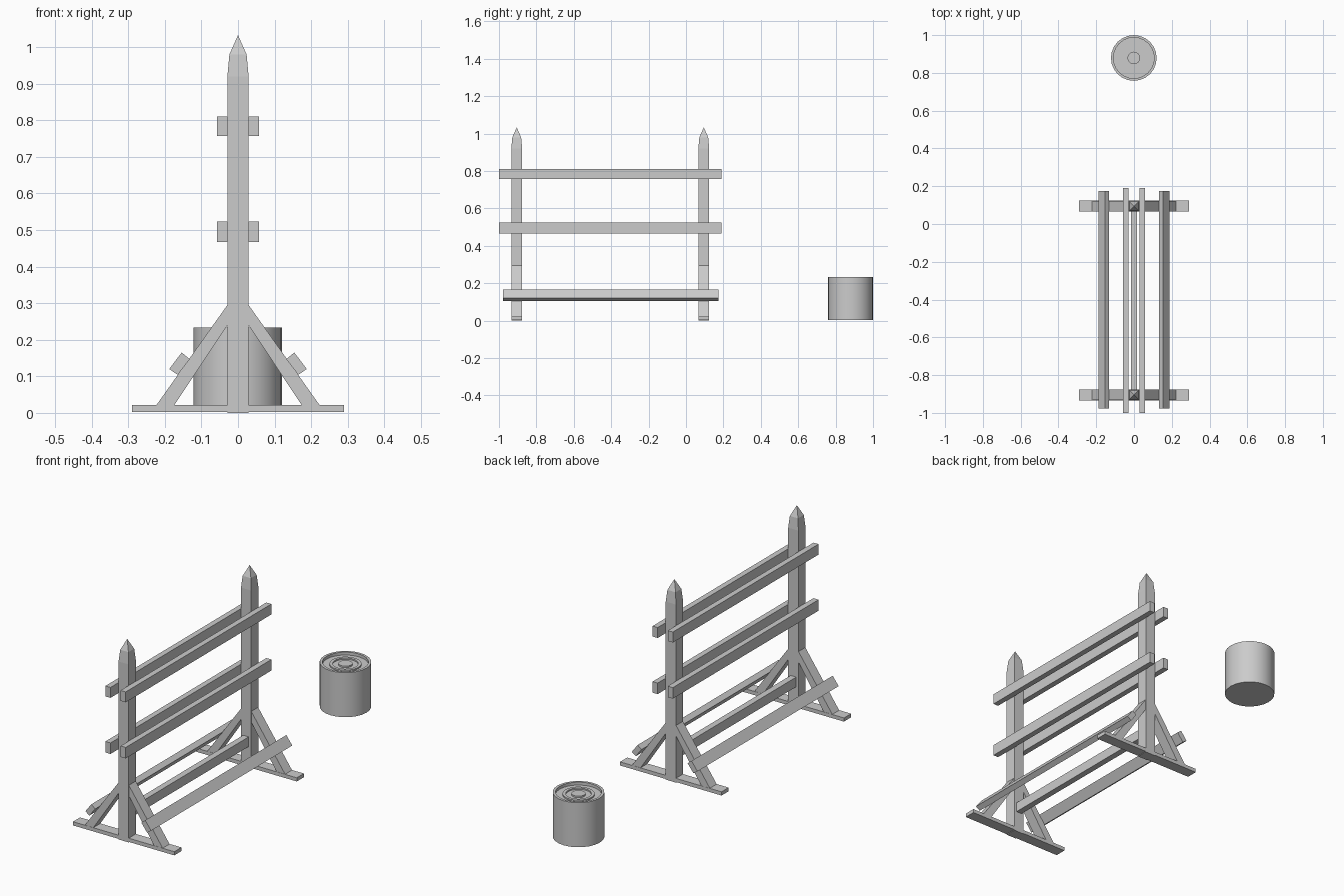
import bpy, bmesh, math

if "Cube" in bpy.data.objects:
    bpy.data.objects.remove(bpy.data.objects["Cube"])


def make_object(name, bm):
    bmesh.ops.remove_doubles(bm, verts=bm.verts, dist=1e-5)
    bmesh.ops.recalc_face_normals(bm, faces=bm.faces)
    mesh = bpy.data.meshes.new(name)
    bm.to_mesh(mesh)
    bm.free()
    ob = bpy.data.objects.new(name, mesh)
    bpy.context.collection.objects.link(ob)
    return ob


def prism(name, profile, y0, y1):
    """Extrude an (x, z) profile from y0 to y1."""
    bm = bmesh.new()
    face = bm.faces.new([bm.verts.new((x, y0, z)) for x, z in profile])
    ext = bmesh.ops.extrude_face_region(bm, geom=[face])
    moved = [g for g in ext["geom"] if isinstance(g, bmesh.types.BMVert)]
    bmesh.ops.translate(bm, verts=moved, vec=(0, y1 - y0, 0))
    return make_object(name, bm)


def rect(x0, x1, z0, z1):
    return [(x0, z0), (x1, z0), (x1, z1), (x0, z1)]


def pointed_post(name, y):
    """Square post with a two-step tapered tip."""
    bm = bmesh.new()
    levels = [(0.029, 0.0), (0.029, 0.92), (0.0235, 0.98)]
    rings = [[bm.verts.new((sx * h, y + sy * h, z))
              for sx, sy in ((-1, -1), (1, -1), (1, 1), (-1, 1))] for h, z in levels]
    bm.faces.new(rings[0])
    for a, b in zip(rings, rings[1:]):
        for i in range(4):
            j = (i + 1) % 4
            bm.faces.new((a[i], a[j], b[j], b[i]))
    tip = bm.verts.new((0, y, 1.033))
    for i in range(4):
        bm.faces.new((rings[-1][i], rings[-1][(i + 1) % 4], tip))
    return make_object(name, bm)


# End frames: post, foot and a pair of braces
for label, y in (("front", -0.905), ("back", 0.095)):
    pointed_post(f"{label}_post", y)
    prism(f"{label}_foot", rect(-0.29, 0.29, 0.003, 0.022), y - 0.029, y + 0.029)
    for side, s in (("left", -1), ("right", 1)):
        brace = [(s * 0.224, 0.02), (s * 0.175, 0.02), (s * 0.029, 0.24), (s * 0.029, 0.295)]
        prism(f"{label}_{side}_brace", brace, y - 0.028, y + 0.028)

# Paired horizontal rails and tilted lower rails
for side, s in (("left", -1), ("right", 1)):
    for level, z0, z1 in (("middle", 0.467, 0.524), ("upper", 0.757, 0.811)):
        prism(f"{level}_{side}_rail", rect(s * 0.029, s * 0.058, z0, z1), -1.0, 0.19)
    tilted = [(s * 0.132, 0.147), (s * 0.165, 0.104), (s * 0.188, 0.12), (s * 0.154, 0.165)]
    prism(f"lower_{side}_rail", tilted, -0.978, 0.175)

# Stretcher between the posts
prism("centre_stretcher", rect(-0.017, 0.015, 0.11, 0.16), -0.88, 0.07)

# Round target bucket with a ringed lid
profile = [(0, 0.003), (0.121, 0.003), (0.121, 0.233), (0.108, 0.233), (0.108, 0.218),
           (0.075, 0.218), (0.075, 0.225), (0.06, 0.225), (0.06, 0.218),
           (0.033, 0.218), (0.033, 0.226), (0, 0.226)]
bm = bmesh.new()
verts = [bm.verts.new((r - 0.001, 0.879, z)) if r else bm.verts.new((-0.001, 0.879, z))
         for r, z in profile]
edges = [bm.edges.new(p) for p in zip(verts, verts[1:])]
bmesh.ops.spin(bm, geom=verts + edges, cent=(-0.001, 0.879, 0), axis=(0, 0, 1),
               angle=math.tau, steps=24, use_merge=True)
bucket = make_object("round_tub", bm)
bpy.context.view_layer.objects.active = bucket
bucket.select_set(True)
bpy.ops.object.shade_smooth_by_angle(angle=math.radians(30))
